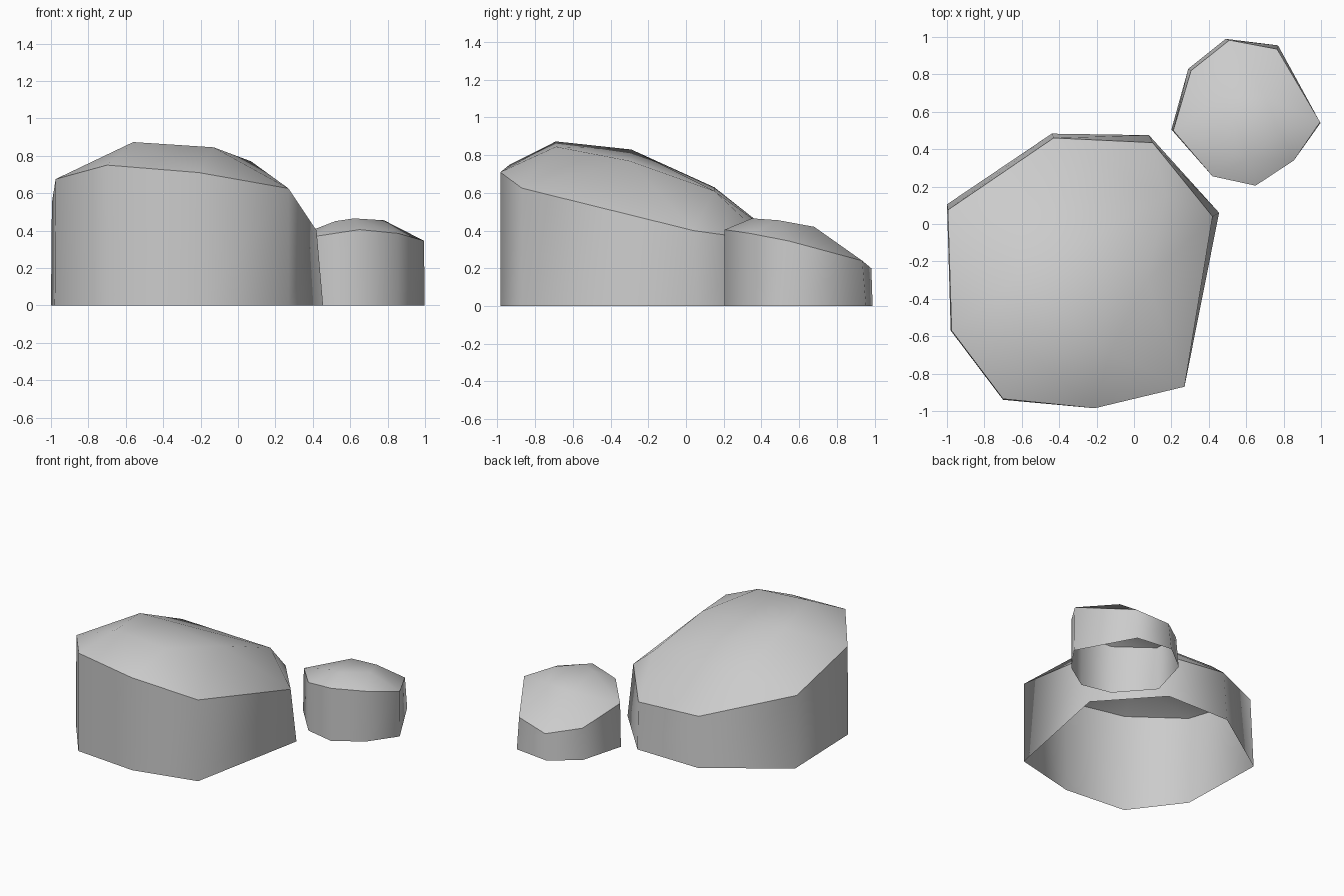
import bpy, bmesh

if "Cube" in bpy.data.objects:
    bpy.data.objects.remove(bpy.data.objects["Cube"])

stone = bpy.data.materials.new("grey stone")
stone.diffuse_color = (0.6, 0.6, 0.6, 1)
stone.use_nodes = True
stone.node_tree.nodes["Principled BSDF"].inputs["Base Color"].default_value = stone.diffuse_color


def make_rock(name, base, rim, crown):
    """Open-bottomed boulder: wall from base outline to rim, convex cap over the crown points."""
    bm = bmesh.new()
    low = [bm.verts.new((x, y, 0)) for x, y in base]
    high = [bm.verts.new(p) for p in rim]
    top = [bm.verts.new(p) for p in crown]
    n = len(low)
    # cap: upper side of the hull of rim and crown
    bmesh.ops.convex_hull(bm, input=high + top, use_existing_faces=False)
    bm.normal_update()
    under = [f for f in bm.faces if f.normal.z <= 0]
    bmesh.ops.delete(bm, geom=under, context='FACES_ONLY')
    loose = [e for e in bm.edges if not e.link_faces]
    bmesh.ops.delete(bm, geom=loose, context='EDGES')
    # wall
    for i in range(n):
        j = (i + 1) % n
        bm.faces.new((low[i], low[j], high[j], high[i]))
    # smooth surfaces with a crisp rim
    for f in bm.faces:
        f.smooth = True
    for i in range(n):
        e = bm.edges.get((high[i], high[(i + 1) % n]))
        if e:
            e.smooth = False
    bmesh.ops.recalc_face_normals(bm, faces=bm.faces)
    mesh = bpy.data.meshes.new(name)
    bm.to_mesh(mesh)
    bm.free()
    mesh.materials.append(stone)
    bpy.context.collection.objects.link(bpy.data.objects.new(name, mesh))


# outlines run counter-clockwise seen from above
make_rock(
    "large_rock",
    [(-0.70, -0.94), (-0.21, -0.985), (0.27, -0.87), (0.455, 0.06),
     (0.08, 0.475), (-0.44, 0.483), (-1.0, 0.105), (-0.98, -0.57)],
    [(-0.70, -0.935, 0.75), (-0.21, -0.985, 0.71), (0.27, -0.87, 0.625), (0.42, 0.04, 0.40),
     (0.10, 0.435, 0.345), (-0.43, 0.46, 0.385), (-0.995, 0.075, 0.55), (-0.975, -0.57, 0.675)],
    [(-0.56, -0.69, 0.873), (-0.13, -0.69, 0.845), (0.07, -0.30, 0.77),
     (0.17, 0.15, 0.61), (-0.58, 0.15, 0.63), (-0.63, -0.29, 0.83)])

make_rock(
    "small_rock",
    [(0.42, 0.255), (0.65, 0.205), (0.855, 0.34), (0.997, 0.54),
     (0.77, 0.955), (0.49, 0.99), (0.29, 0.83), (0.20, 0.505)],
    [(0.42, 0.255, 0.37), (0.65, 0.205, 0.405), (0.855, 0.34, 0.385), (0.995, 0.545, 0.345),
     (0.765, 0.935, 0.24), (0.51, 0.983, 0.20), (0.305, 0.82, 0.235), (0.21, 0.50, 0.33)],
    [(0.52, 0.38, 0.45), (0.62, 0.35, 0.465), (0.78, 0.49, 0.455),
     (0.70, 0.68, 0.42), (0.49, 0.68, 0.41)])
